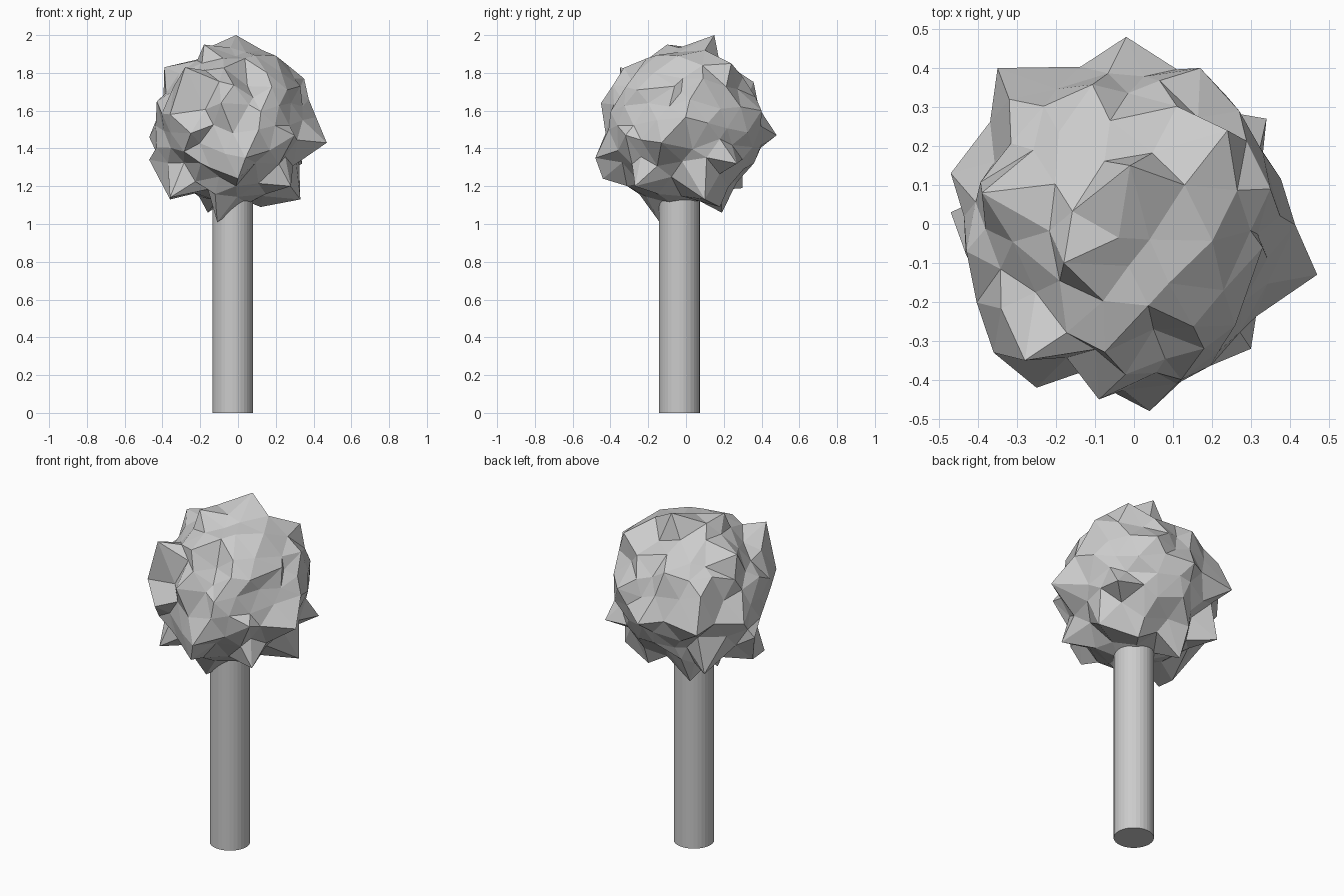
import bpy
import bmesh
import random
from mathutils import Vector

random.seed(7)

cube = bpy.data.objects.get("Cube")
if cube:
    bpy.data.objects.remove(cube, do_unlink=True)

# One plain grey for the whole tree
grey = bpy.data.materials.new("plain_grey")
grey.use_nodes = True
colour = (0.6, 0.6, 0.6, 1)
grey.diffuse_color = colour
grey.node_tree.nodes["Principled BSDF"].inputs["Base Color"].default_value = colour


def add_object(name, bm):
    bmesh.ops.recalc_face_normals(bm, faces=bm.faces[:])
    mesh = bpy.data.meshes.new(name)
    bm.to_mesh(mesh)
    bm.free()
    mesh.materials.append(grey)
    obj = bpy.data.objects.new(name, mesh)
    bpy.context.scene.collection.objects.link(obj)
    return obj


# Trunk: straight capped cylinder reaching into the foliage
trunk_height = 1.2
trunk_radius = 0.108
bm = bmesh.new()
bmesh.ops.create_cone(bm, cap_ends=True, segments=32, radius1=trunk_radius,
                      radius2=trunk_radius, depth=trunk_height)
trunk = add_object("trunk", bm)
trunk.location = (-0.028, -0.035, trunk_height / 2)

# Foliage: prominent corners that shape the crumpled ball
tips = [
    # upper corners
    (-0.01, 0.15, 2), (-0.18, -0.1, 1.95), (0.13, 0.1, 1.92),
    (0.04, -0.04, 1.91), (0.24, 0.24, 1.85), (-0.28, -0.35, 1.83),
    (-0.39, 0.08, 1.83), (0.23, -0.17, 1.8), (0.35, 0.09, 1.77),
    (0.33, -0.06, 1.73), (0.05, -0.27, 1.73), (0.26, -0.26, 1.71),
    # middle corners
    (-0.43, -0.07, 1.65), (-0.32, 0.32, 1.65), (-0.09, -0.45, 1.64),
    (0.28, -0.2, 1.64), (0.27, 0.29, 1.62), (-0.36, -0.33, 1.58),
    (0.17, 0.4, 1.6), (0.11, -0.41, 1.5), (-0.25, -0.42, 1.48),
    (0.3, -0.32, 1.47), (-0.02, 0.48, 1.47), (-0.35, 0.4, 1.46),
    (-0.47, 0.13, 1.46), (0.47, -0.13, 1.43),
    # lower corners
    (0.34, 0.27, 1.32), (0.04, -0.48, 1.35), (-0.47, 0.03, 1.34),
    (0, -0.44, 1.24), (0.28, -0.27, 1.2), (-0.33, 0.3, 1.19),
    (-0.36, -0.22, 1.14), (0.33, 0.1, 1.13), (-0.36, -0.11, 1.13),
    (0.12, 0.18, 1.09), (-0.16, 0.19, 1.06), (-0.11, -0.14, 1.01),
]
centre = Vector((-0.025, -0.01, 1.52))
radius = 0.41
jitter = 0.03

bm = bmesh.new()
bmesh.ops.create_icosphere(bm, subdivisions=3, radius=radius)

# Move the nearest vertex of the ball onto each corner
free = list(bm.verts)
for tip in tips:
    offset = Vector(tip) - centre
    nearest = max(free, key=lambda v: v.co.dot(offset))
    nearest.co = offset
    free.remove(nearest)

# Even out the vertices between the corners, then crumple them
for step in range(3):
    for v in free:
        around = [e.other_vert(v).co.normalized() for e in v.link_edges]
        v.co = sum(around, Vector()).normalized() * radius
for v in free:
    v.co += Vector([random.uniform(-jitter, jitter) for axis in "xyz"])
bmesh.ops.translate(bm, verts=bm.verts[:], vec=centre)

add_object("foliage", bm)
